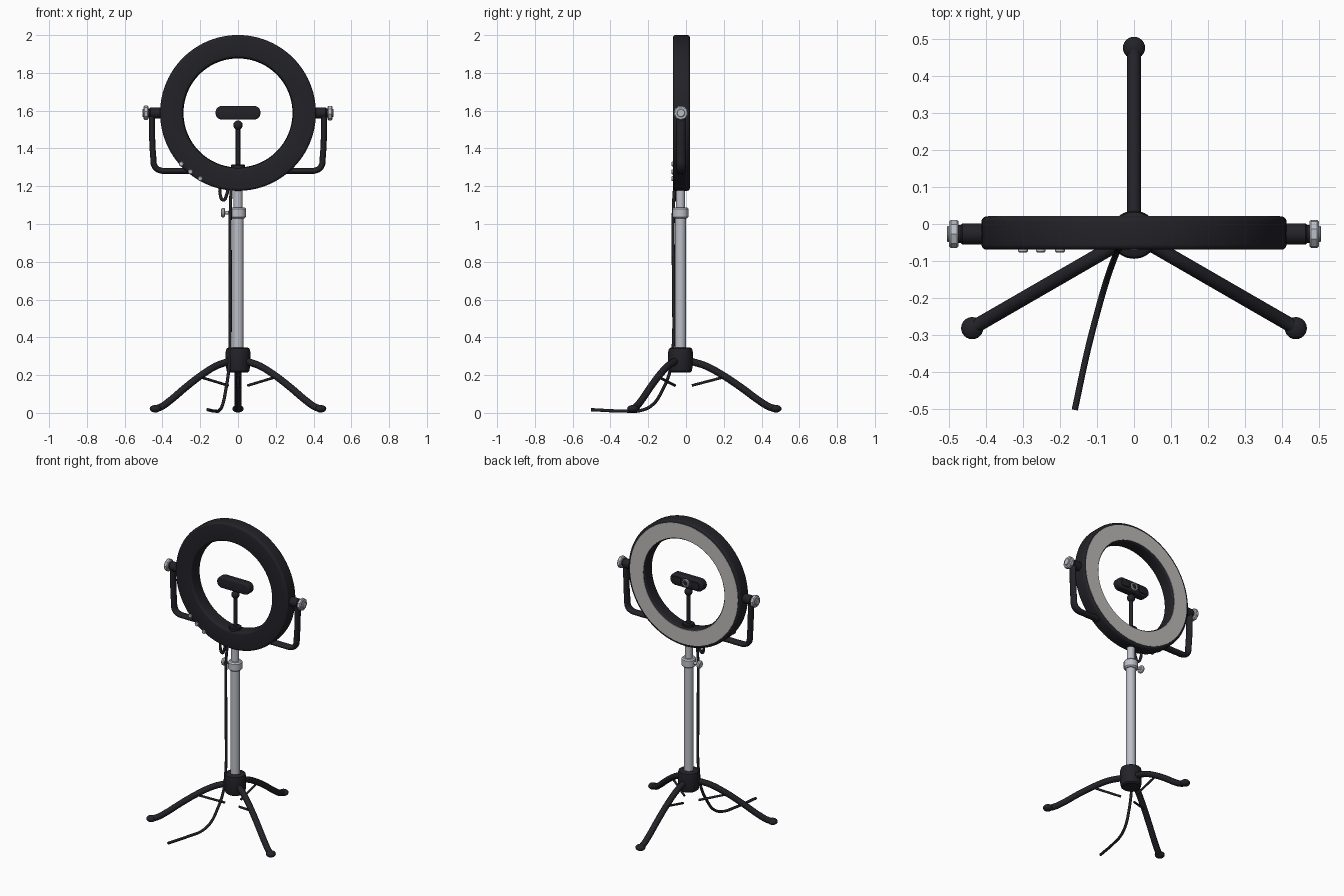
import bpy, bmesh, math
from mathutils import Vector, Matrix

if "Cube" in bpy.data.objects:
    bpy.data.objects.remove(bpy.data.objects["Cube"])

YC = -0.027   # shared depth of pole and ring axis
RZ = 1.588    # ring centre height


def material(name, rgb):
    m = bpy.data.materials.new(name)
    m.diffuse_color = (*rgb, 1)
    m.use_nodes = True
    m.node_tree.nodes["Principled BSDF"].inputs["Base Color"].default_value = m.diffuse_color
    return m


BLACK = material("black_plastic", (0.016, 0.016, 0.021))
METAL = material("metal", (0.5, 0.52, 0.57))
GLOW = material("diffuser", (0.5, 0.49, 0.47))


def finish(name, bm, mat, angle=35):
    bmesh.ops.remove_doubles(bm, verts=bm.verts, dist=1e-5)
    bmesh.ops.recalc_face_normals(bm, faces=bm.faces)
    me = bpy.data.meshes.new(name)
    bm.to_mesh(me)
    bm.free()
    me.materials.append(mat)
    ob = bpy.data.objects.new(name, me)
    bpy.context.collection.objects.link(ob)
    bpy.ops.object.select_all(action='DESELECT')
    ob.select_set(True)
    bpy.context.view_layer.objects.active = ob
    bpy.ops.object.shade_smooth_by_angle(angle=math.radians(angle))
    return ob


def lathe(name, profile, origin, axis=(0, 0, 1), n=32, mat=BLACK):
    """Turn (radius, height) points round an axis through origin."""
    rot = Vector((0, 0, 1)).rotation_difference(Vector(axis)).to_matrix().to_4x4()
    mx = Matrix.Translation(origin) @ rot
    bm = bmesh.new()
    vs = [bm.verts.new(mx @ Vector((r, 0, h))) for r, h in profile]
    es = [bm.edges.new(p) for p in zip(vs, vs[1:])]
    bmesh.ops.spin(bm, geom=vs + es, cent=origin, axis=mx.to_3x3() @ Vector((0, 0, 1)),
                   angle=2 * math.pi, steps=n, use_duplicate=False)
    return finish(name, bm, mat)


def rod(r, a, b, c=0.004):
    """Solid cylinder profile with chamfered ends."""
    return [(0, a), (r - c, a), (r, a + c), (r, b - c), (r - c, b), (0, b)]


def ball(r, h=None, n=12):
    h = h or r
    return [(r * math.sin(math.pi * i / n), -h * math.cos(math.pi * i / n)) for i in range(n + 1)]


def tube(name, pts, r, mat=BLACK):
    cu = bpy.data.curves.new(name, 'CURVE')
    cu.dimensions = '3D'
    cu.bevel_depth, cu.bevel_resolution = r, 4
    cu.resolution_u, cu.use_fill_caps = 8, True
    sp = cu.splines.new('BEZIER')
    sp.bezier_points.add(len(pts) - 1)
    for bp, p in zip(sp.bezier_points, pts):
        bp.co = p
        bp.handle_left_type = bp.handle_right_type = 'AUTO'
    cu.materials.append(mat)
    ob = bpy.data.objects.new(name, cu)
    bpy.context.collection.objects.link(ob)
    return ob


def pill(name, centre, size, corner, edge, mat=BLACK):
    """Block with rounded corners seen from the front and softened rims."""
    bm = bmesh.new()
    bmesh.ops.create_cube(bm, size=1)
    bmesh.ops.scale(bm, vec=size, verts=bm.verts)
    along_y = [e for e in bm.edges if abs(e.verts[0].co.y - e.verts[1].co.y) > 1e-4]
    bmesh.ops.bevel(bm, geom=along_y, offset=corner, segments=8, profile=0.5, affect='EDGES')
    rims = [e for e in bm.edges if any(abs(f.normal.y) > 0.9 for f in e.link_faces)
            and abs(e.verts[0].co.y - e.verts[1].co.y) < 1e-4]
    bmesh.ops.bevel(bm, geom=rims, offset=edge, segments=3, profile=0.5, affect='EDGES')
    bmesh.ops.translate(bm, vec=centre, verts=bm.verts)
    return finish(name, bm, mat)


# Ring housing: rounded rectangle section turned round the y axis
section = []
for cx, cy, a0 in ((0.398, 0.006, 0), (0.303, 0.006, 90), (0.306, -0.055, 180), (0.398, -0.055, 270)):
    for k in range(5):
        a = math.radians(a0 + k * 22.5)
        section.append((cx + 0.0145 * math.cos(a), cy + 0.0145 * math.sin(a)))
section.append(section[0])
lathe("ring_housing", section, (0, 0, RZ), (0, 1, 0), 96)

# Diffuser panel on the rear face
lathe("light_diffuser", [(0.296, 0.012), (0.298, 0.0215), (0.394, 0.0215), (0.398, 0.012)],
      (0, 0, RZ), (0, 1, 0), 96, GLOW)

# Control buttons on the front face
for x, z in ((-0.3, 1.318), (-0.252, 1.276), (-0.2, 1.24)):
    lathe("control_button", rod(0.013, 0, 0.02, 0.003), (x, -0.057, z), (0, -1, 0), 16, METAL)

# Side pivots, knobs and bracket arms
for s in (-1, 1):
    ax = (s, 0, 0)
    o = (0, YC, RZ)
    lathe("pivot_stub", rod(0.029, 0.40, 0.468), o, ax, 24)
    lathe("pivot_neck", rod(0.024, 0.46, 0.48), o, ax, 24)
    lathe("tilt_knob", rod(0.039, 0.474, 0.5, 0.005), o, ax, 9, METAL)
    lathe("knob_cap", rod(0.022, 0.495, 0.506, 0.003), o, ax, 20, METAL)
    arm = tube("bracket_arm", [(s * x, 0, z) for x, z in
               ((0.456, 1.585), (0.455, 1.48), (0.449, 1.36), (0.441, 1.305),
                (0.418, 1.286), (0.36, 1.281), (0.26, 1.28), (0.17, 1.265))], 0.016)
    arm.location.y = YC
    arm.scale.y = 1.5

# Ring mount and phone stem
pole = (0, YC - 0.002, 0)
lathe("ring_mount", rod(0.037, 1.28, 1.315), (0, YC, 0))
lathe("phone_stem", rod(0.012, 1.30, 1.525), (0, YC, 0), n=16)
lathe("stem_ball", ball(0.025), (0, YC, 1.523), n=20)

# Phone holder with rear lens and pads
pill("phone_holder", (0, YC, 1.589), (0.238, 0.055, 0.074), 0.036, 0.01)
lathe("holder_lens_ring", [(0.016, 0), (0.018, 0.008), (0.024, 0.008), (0.026, 0), (0.026, -0.006)],
      (0, YC + 0.0275, 1.589), (0, 1, 0), 24, METAL)
lathe("holder_lens", ball(0.017, 0.005), (0, YC + 0.0275, 1.589), (0, 1, 0), 24)
for s in (-1, 1):
    pill("holder_pad", (s * 0.066, YC + 0.027, 1.589), (0.06, 0.012, 0.044), 0.01, 0.003)

# Telescopic pole with clamp collar and knob
lathe("upper_pole", rod(0.024, 1.0, 1.2), pole, mat=METAL)
lathe("lower_pole", rod(0.0295, 0.3, 1.045), pole, mat=METAL)
lathe("pole_collar", rod(0.043, 1.03, 1.088, 0.008), pole, mat=METAL)
clamp = (0, pole[1], 1.06)
lathe("clamp_screw", rod(0.009, 0.03, 0.075), clamp, (-1, 0, 0), 12, METAL)
lathe("clamp_knob", rod(0.025, 0.068, 0.09, 0.006), clamp, (-1, 0, 0), 16, METAL)

# Tripod hub
lathe("tripod_hub", [(0, 0.215), (0.052, 0.215), (0.06, 0.222), (0.065, 0.25), (0.065, 0.325),
                     (0.061, 0.34), (0.05, 0.346), (0, 0.346)], pole, n=40)

# Three legs with feet and braces
for deg in (90, 210, 330):
    a = math.radians(deg)

    def at(r, z):
        return (r * math.cos(a), pole[1] + r * math.sin(a), z)
    tube("tripod_leg", [at(*p) for p in ((0.03, 0.28), (0.08, 0.266), (0.13, 0.25), (0.21, 0.208),
                        (0.316, 0.138), (0.42, 0.062), (0.47, 0.032), (0.505, 0.021))], 0.019)
    lathe("tripod_foot", ball(0.03, 0.02), at(0.505, 0.022), n=24)
    tube("leg_brace", [at(0.06, 0.145), at(0.22, 0.187)], 0.007)

# Power cable down the pole and along the floor
tube("power_cable", [(-0.035, -0.06, 1.2), (-0.04, -0.066, 1.1), (-0.041, -0.067, 0.7),
                     (-0.044, -0.07, 0.32), (-0.05, -0.085, 0.22), (-0.065, -0.125, 0.12),
                     (-0.081, -0.175, 0.045), (-0.098, -0.235, 0.014), (-0.125, -0.34, 0.01),
                     (-0.16, -0.502, 0.017)], 0.0085)
tube("cable_loop", [(-0.095, -0.045, 1.2), (-0.094, -0.05, 1.155), (-0.078, -0.055, 1.127),
                    (-0.06, -0.058, 1.155), (-0.052, -0.06, 1.2)], 0.0085)
